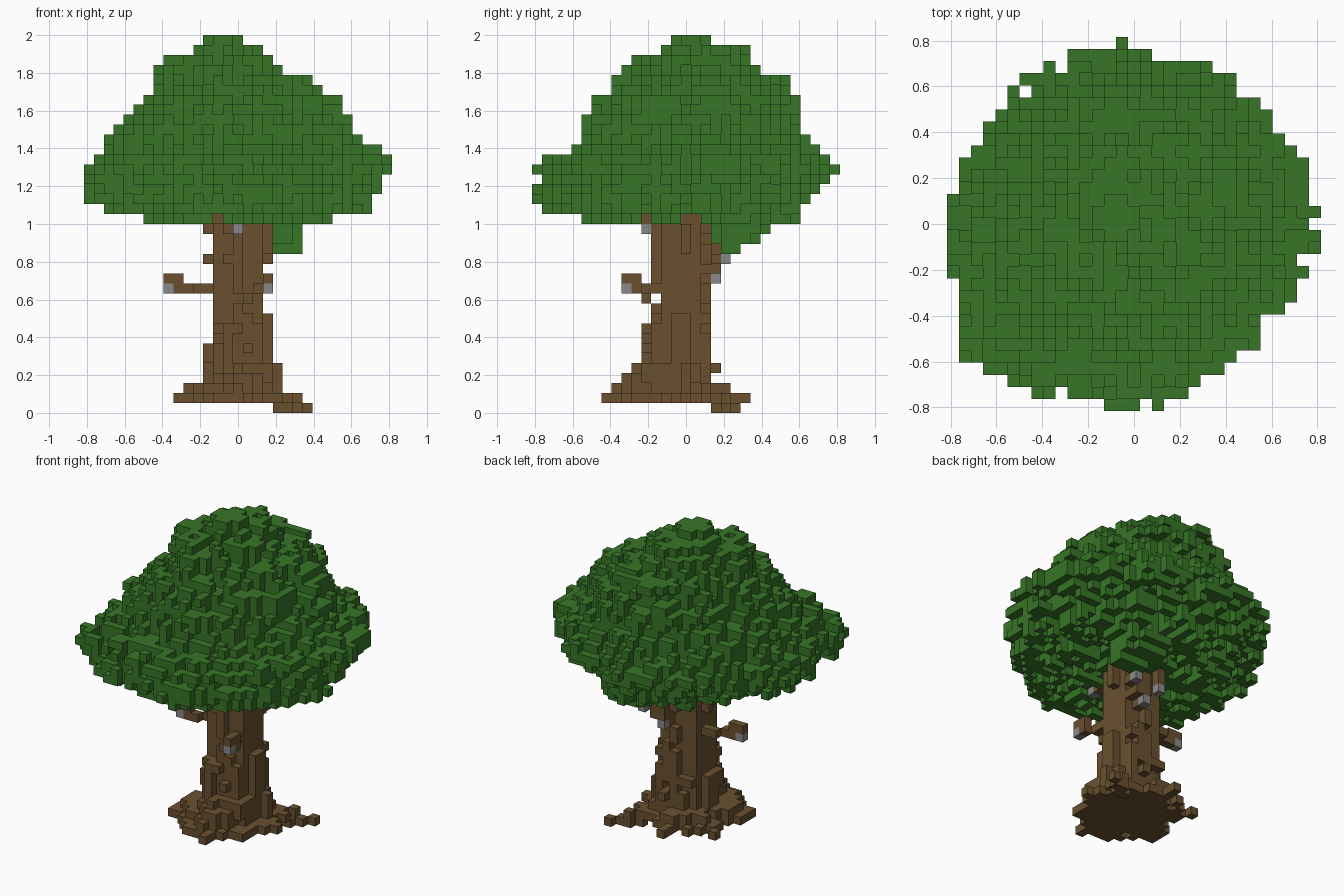
import bpy
import random
from itertools import product
from mathutils import Vector

random.seed(4)
CELL = 2 / 38  # edge of one block

if "Cube" in bpy.data.objects:
    bpy.data.objects.remove(bpy.data.objects["Cube"])


def make_material(name, colour):
    mat = bpy.data.materials.new(name)
    mat.use_nodes = True
    mat.diffuse_color = colour
    bsdf = mat.node_tree.nodes["Principled BSDF"]
    bsdf.inputs["Base Color"].default_value = colour
    bsdf.inputs["Roughness"].default_value = 0.9
    return mat


leaf_green = make_material("leaf green", (0.038, 0.178, 0.02, 1))
bark_brown = make_material("bark brown", (0.143, 0.081, 0.028, 1))
tip_grey = make_material("branch tip grey", (0.25, 0.25, 0.25, 1))


def layer(level, left, right, front, back, power, rough=0.0, grain=None):
    """Blocks of one rounded slice; power(x, y) sets how square each corner is.
    Roughness nibbles the rim, in blocks; grain partly repeats it up a column."""
    cx, cy = (left + right) / 2, (front + back) / 2
    rx, ry = (right - left + 1) / 2, (back - front + 1) / 2
    cells = set()
    for i, j in product(range(left, right + 1), range(front, back + 1)):
        p = power(i - cx, j - cy) if callable(power) else power
        d = (abs((i - cx) / rx) ** p + abs((j - cy) / ry) ** p) ** (1 / p)
        margin = (1 - d) * min(rx, ry)
        nibble = random.random()
        if grain:
            nibble = 0.6 * grain[i, j] + 0.4 * nibble
        if margin > nibble * rough:
            cells.add((i, j, level))
    return cells


def bar(start, end):
    """A one-block-thick line of blocks."""
    a, b = Vector(start), Vector(end)
    steps = int(max(abs(c) for c in b - a))
    return {tuple(round(c) for c in a.lerp(b, n / max(steps, 1))) for n in range(steps + 1)}


def build_blocks(name, cells, mat, solid):
    """Mesh only the block sides that are not covered by another block."""
    verts, faces = {}, []
    for cell in sorted(cells):
        for axis, side in product(range(3), (0, 1)):
            neighbour = list(cell)
            neighbour[axis] += 2 * side - 1
            if tuple(neighbour) in solid:
                continue
            u, w = (axis + 1) % 3, (axis + 2) % 3
            ring = []
            for du, dw in ((0, 0), (1, 0), (1, 1), (0, 1)):
                corner = list(cell)
                corner[axis] += side
                corner[u] += du
                corner[w] += dw
                ring.append(verts.setdefault(tuple(corner), len(verts)))
            faces.append(ring if side else ring[::-1])
    points = [((x - 0.5) * CELL, (y - 0.5) * CELL, z * CELL) for x, y, z in verts]
    mesh = bpy.data.meshes.new(name)
    mesh.from_pydata(points, [], faces)
    mesh.materials.append(mat)
    obj = bpy.data.objects.new(name, mesh)
    bpy.context.collection.objects.link(obj)


def crown_corner(x, y):
    """The crown bulges at one front corner and is cut in at the other."""
    if y < 0:
        return 2.7 if x < 0 else 1.7
    return 2.05 if x < 0 else 1.9


# Leafy crown, from its lowest slice up: left, right, front, back
crown_slices = [
    (-9, 10, -10, 11), (-13, 13, -14, 11), (-15, 13, -15, 12), (-15, 14, -15, 13),
    (-15, 14, -14, 14), (-15, 15, -15, 15), (-14, 15, -14, 14), (-13, 14, -11, 13),
    (-13, 12, -10, 12), (-12, 11, -10, 11), (-11, 11, -10, 11), (-10, 10, -9, 11),
    (-9, 10, -9, 11), (-8, 8, -7, 10), (-8, 7, -7, 10), (-8, 4, -6, 7),
    (-7, 3, -5, 6), (-4, 2, -2, 6), (-3, 0, -1, 2),
]
crown = set()
for n, size in enumerate(crown_slices):
    rough = min(1.6, 0.13 * (size[1] - size[0]))
    crown |= layer(19 + n, *size, crown_corner, rough)

# Leafy lobe at the bulging corner
for level in (22, 23, 24):
    crown |= layer(level, -14, -8, -12, -6, 2.3, 0.9)

# Uneven upper and lower leaf surfaces
for i, j in sorted({cell[:2] for cell in crown}):
    column = sorted(k for x, y, k in crown if (x, y) == (i, j))
    if len(column) > 3:
        if random.random() < 0.35 and column[-1] < 37:
            crown.discard((i, j, column[-1]))
        for k in column[:2]:
            if random.random() > 0.5:
                break
            crown.discard((i, j, k))

# Twigs of leaf reaching the full width of every slice
for n, (left, right, front, back) in enumerate(crown_slices):
    k, i, j = 19 + n, (left + right) // 2, (front + back) // 2
    if k < 36:
        i, j = i + random.randint(-1, 1), j + random.randint(-1, 1)
    crown |= bar((left, j, k), (left + 2, j, k)) | bar((right - 2, j, k), (right, j, k))
    crown |= bar((i, front, k), (i, front + 2, k)) | bar((i, back - 2, k), (i, back, k))

# Gaps in the lowest leaves, showing the trunk
crown -= {c for c in crown if c[2] == 19 and
          ((c[0] == -2 and c[1] < 0) or (c[1] in (-4, 0, 1) and c[0] > 0))}

# Small leaf clump hanging over the back branch
clump = layer(18, 1, 6, 3, 8, 3) | layer(17, 1, 6, 3, 7, 3) | layer(16, 3, 6, 4, 5, 6)

# Flared foot of the trunk
grain = {ij: random.random() for ij in product(range(-9, 10), repeat=2)}
trunk = layer(1, -6, 6, -8, 6, 1.7, 2.4) | layer(2, -5, 4, -7, 4, 1.8, 1.5)
trunk |= layer(3, -3, 4, -6, 3, 2, 1.1, grain) | layer(4, -3, 4, -5, 3, 2, 0.9, grain)

# Fluted trunk shaft, narrowing upward
for level in range(5, 21):
    left = -3 if level < 7 else -2
    right = 3 if level < 10 else 2
    front = -4 if level < 9 else -3
    trunk |= layer(level, left, right, front, 2, 3.2, 0.8, grain)
    trunk |= layer(level, -2, 2, -2, 1, 8)
trunk |= bar((3, 0, 16), (3, 0, 18)) | bar((-3, 0, 18), (-3, -1, 18))
trunk |= bar((-2, -4, 19), (0, -4, 19)) | {(-3, 0, 15), (1, -4, 11), (3, 2, 2)}
trunk |= bar((-1, -4, 5), (-1, -4, 8)) | bar((-3, 0, 3), (-3, 0, 6))
trunk |= bar((0, -5, 2), (0, -5, 4)) | bar((4, 0, 2), (4, 0, 4)) | bar((3, -1, 5), (3, -1, 9))

# Spreading roots, one reaching the ground
roots = bar((2, 2, 1), (5, 4, 1)) | bar((4, 3, 0), (7, 5, 0)) | bar((5, 3, 0), (6, 4, 0))
for end in ((-6, 3, 1), (6, -1, 1), (1, -8, 1), (-1, 6, 1), (-6, -4, 1), (4, -4, 1)):
    roots |= bar((0, -1, 1), end) | bar((1, -1, 1), end)

# Branches
branches = bar((-3, 0, 12), (-6, -1, 12)) | bar((-6, -1, 13), (-7, -1, 13))
branches |= bar((2, -3, 12), (3, -5, 12)) | bar((3, -5, 13), (3, -6, 13))
branches |= bar((2, 2, 14), (3, 3, 15)) | bar((2, 3, 16), (3, 4, 16))
branches |= bar((1, 3, 14), (1, 3, 16)) | bar((2, 3, 14), (2, 3, 15))
branches |= bar((-2, 2, 17), (-2, 2, 19)) | bar((0, -5, 19), (0, -6, 19))

# Grey blocks under the branch ends
tips = {(-7, -1, 12), (3, -6, 12), (3, 4, 15), (1, 3, 13), (0, -4, 18),
        (-2, 2, 16), (0, -7, 19)}

# Single leaf block caught under the foot
fallen_leaf = {(3, 2, 1)}

# Resolve overlaps, then mesh every part
trunk -= tips | fallen_leaf
roots -= trunk | fallen_leaf
branches -= trunk | roots
wood = trunk | roots | branches
crown -= wood | tips
clump -= wood | tips | crown
solid = wood | tips | crown | clump | fallen_leaf
for name, cells, mat in (
    ("crown", crown, leaf_green),
    ("leaf_clump", clump, leaf_green),
    ("fallen_leaf", fallen_leaf, leaf_green),
    ("trunk", trunk, bark_brown),
    ("roots", roots, bark_brown),
    ("branches", branches, bark_brown),
    ("branch_tips", tips, tip_grey),
):
    build_blocks(name, cells, mat, solid)
